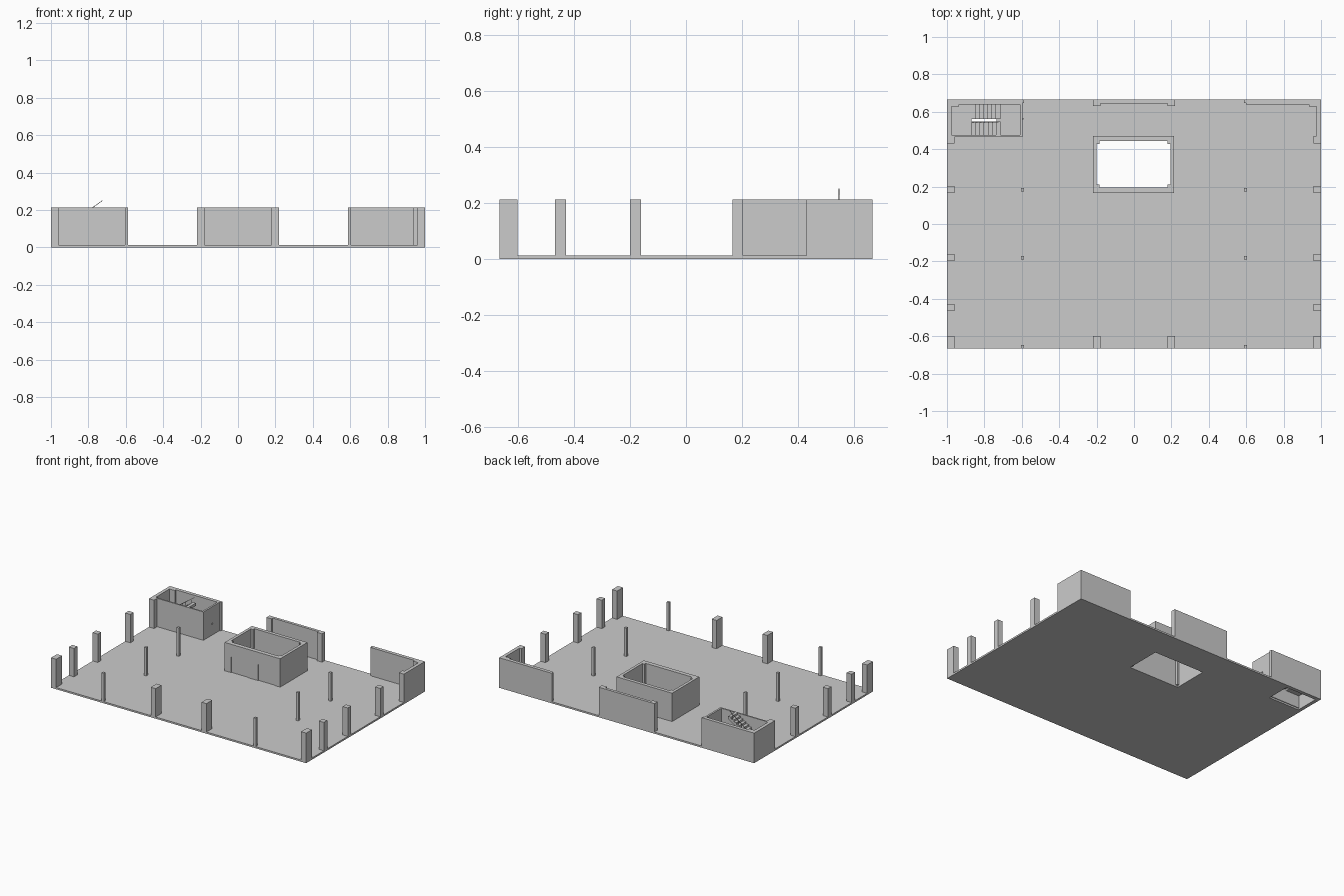
import bpy, bmesh

if "Cube" in bpy.data.objects:
    bpy.data.objects.remove(bpy.data.objects["Cube"])

FLOOR, TOP = 0.012, 0.213
W, D = 1.0, 0.665


def mesh_object(name, bm):
    bmesh.ops.recalc_face_normals(bm, faces=bm.faces[:])
    mesh = bpy.data.meshes.new(name)
    bm.to_mesh(mesh)
    bm.free()
    obj = bpy.data.objects.new(name, mesh)
    bpy.context.collection.objects.link(obj)
    return obj


def prism(name, pts, lo, hi, axis="z"):
    """Extrude a closed profile: axis z uses (x, y), axis y uses (x, z)."""
    bm = bmesh.new()
    place = (lambda p: (p[0], p[1], lo)) if axis == "z" else (lambda p: (p[0], lo, p[1]))
    face = bm.faces.new([bm.verts.new(place(p)) for p in pts])
    out = bmesh.ops.extrude_face_region(bm, geom=[face])
    move = (0, 0, hi - lo) if axis == "z" else (0, hi - lo, 0)
    bmesh.ops.translate(bm, vec=move, verts=[g for g in out["geom"] if isinstance(g, bmesh.types.BMVert)])
    return mesh_object(name, bm)


def box(name, x0, x1, y0, y1, z0=FLOOR, z1=TOP):
    return prism(name, [(x0, y0), (x1, y0), (x1, y1), (x0, y1)], z0, z1)


# Floor slab, laid as cells that leave out the core and stair openings
holes = [(-0.2, 0.195, 0.195, 0.445), (-0.975, -0.735, 0.47, 0.64)]
xs = sorted({-W, W} | {v for h in holes for v in h[:2]})
ys = sorted({-D, D} | {v for h in holes for v in h[2:]})
bm = bmesh.new()
for x0, x1 in zip(xs, xs[1:]):
    for y0, y1 in zip(ys, ys[1:]):
        cx, cy = (x0 + x1) / 2, (y0 + y1) / 2
        if not any(a < cx < b and c < cy < d for a, b, c, d in holes):
            bm.faces.new([bm.verts.new((x, y, 0)) for x, y in
                          ((x0, y0), (x1, y0), (x1, y1), (x0, y1))])
bmesh.ops.remove_doubles(bm, verts=bm.verts[:], dist=1e-5)
top = bmesh.ops.extrude_face_region(bm, geom=bm.faces[:], use_keep_orig=True)
bmesh.ops.translate(bm, vec=(0, 0, FLOOR),
                    verts=[g for g in top["geom"] if isinstance(g, bmesh.types.BMVert)])
mesh_object("floor_slab", bm)

# Columns, mirrored left and right
for s, side in ((-1, "left"), (1, "right")):
    def column(name, x0, x1, y0, y1):
        a, b = sorted((s * x0, s * x1))
        box(f"{side}_{name}", a, b, y0, y1)
    column("front_corner_column", 0.96, W, -D, -0.60)
    column("front_column", 0.18, 0.218, -D, -0.60)
    for i, y in enumerate((-0.447, -0.18, 0.184)):
        column(f"edge_column_{i + 1}", 0.96, W, y - 0.019, y + 0.019)
    for i, y in enumerate((-0.656, -0.18, 0.184)):
        column(f"slim_column_{i + 1}", 0.587, 0.605, y - 0.009, y + 0.009)
    column("back_slim_column", 0.587, 0.605, 0.647, D)
    column("wall_end_column", 0.96, W, 0.43, 0.47)
    column("back_corner_column", 0.935, W, 0.627, D)
    column("side_wall", 0.976, W, 0.46, D)
    column("back_wall", 0.60, W, 0.64, D)
    column("middle_wall_end", 0.18, 0.218, 0.63, D)

box("middle_back_wall", -0.19, 0.19, 0.645, D)

# Central core walls, front one notched by two door recesses
box("core_back_wall", -0.22, 0.215, 0.445, 0.47)
box("core_left_wall", -0.22, -0.2, 0.165, 0.47)
box("core_right_wall", 0.195, 0.215, 0.165, 0.47)
box("core_front_wall", -0.22, 0.215, 0.17, 0.195)
box("core_door_header", -0.22, 0.215, 0.165, 0.17, 0.125, TOP)
for i, (a, b) in enumerate(((-0.22, -0.17), (-0.04, 0.04), (0.17, 0.215))):
    box(f"core_door_pier_{i + 1}", a, b, 0.165, 0.17, FLOOR, 0.125)
for x in (-0.2, 0.179):
    for y in (0.195, 0.429):
        box("core_corner_column", x, x + 0.016, y, y + 0.016)

# Stairwell walls and door handle
box("stairwell_front_wall", -W, -0.597, 0.465, 0.475)
box("stairwell_right_wall", -0.61, -0.597, 0.465, D)
box("stairwell_door_handle", -0.6, -0.592, 0.558, 0.568, 0.09, 0.096)

# Two stair flights joined by a half landing
X0, X1, MID, STEPS = -0.87, -0.715, 0.112, 7
run = (X1 - X0) / STEPS


def flight(name, y0, y1, zlow, zhigh, rising):
    rise = (zhigh - zlow) / STEPS
    pts = []
    for i in range(STEPS):
        pts += [(i * run, zlow + i * rise), (i * run, zlow + (i + 1) * rise)]
    end = STEPS * run
    pts += [(end, zhigh), (end, zhigh - 0.02), (run, zlow)]
    pts = [(X0 + x if rising else X1 - x, z) for x, z in pts]
    prism(name, pts, y0, y1, "y")


flight("upper_flight", 0.475, 0.549, MID, TOP, True)
flight("lower_flight", 0.561, 0.64, FLOOR, MID, False)
box("stair_landing", -0.976, X0, 0.475, 0.64, MID - 0.012, MID)

# Thin handrail following the upper flight
rail = [(X0, MID + 0.033), (-0.725, TOP + 0.035), (-0.725, TOP + 0.039), (X0, MID + 0.037)]
prism("handrail", rail, 0.544, 0.547, "y")
for i in range(STEPS):
    x = X0 + (i + 0.5) * run
    z = MID + (i + 1) * (TOP - MID) / STEPS
    if i < STEPS - 1:
        box("rail_post", x - 0.001, x + 0.001, 0.5445, 0.5465, z, z + 0.029)
